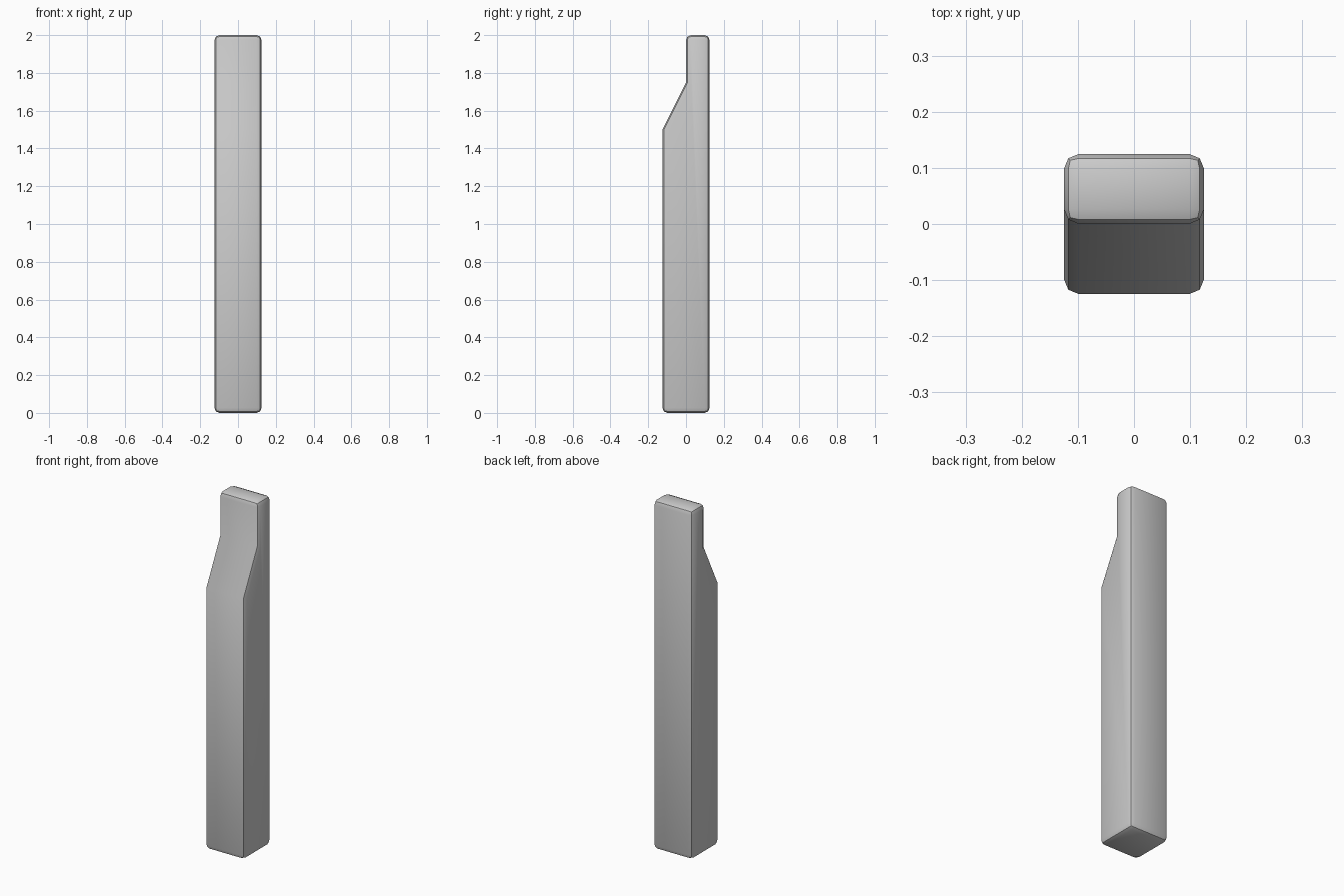
import bpy, bmesh

if "Cube" in bpy.data.objects:
    bpy.data.objects.remove(bpy.data.objects["Cube"])

# Side profile (y, z) of the post, with a slanted notch at the front
profile = [(-0.125, 0), (0.125, 0), (0.125, 2), (0, 2), (0, 1.75), (-0.125, 1.5)]
half_width = 0.125

# Extrude the profile across x
bm = bmesh.new()
face = bm.faces.new([bm.verts.new((-half_width, y, z)) for y, z in profile])
ext = bmesh.ops.extrude_face_region(bm, geom=[face])
verts = [g for g in ext["geom"] if isinstance(g, bmesh.types.BMVert)]
bmesh.ops.translate(bm, verts=verts, vec=(2 * half_width, 0, 0))
bmesh.ops.recalc_face_normals(bm, faces=bm.faces)
mesh = bpy.data.meshes.new("post")
bm.to_mesh(mesh)
bm.free()
post = bpy.data.objects.new("post", mesh)
bpy.context.collection.objects.link(post)

# Rounded outer edges; the shallow bends of the slope stay unbevelled
bevel = post.modifiers.new("rounded_edges", "BEVEL")
bevel.width = 0.027
bevel.segments = 2
bevel.limit_method = "ANGLE"
bevel.angle_limit = 0.6

bpy.context.view_layer.objects.active = post
post.select_set(True)
bpy.ops.object.modifier_apply(modifier=bevel.name)
bpy.ops.object.shade_smooth_by_angle(angle=0.56)
